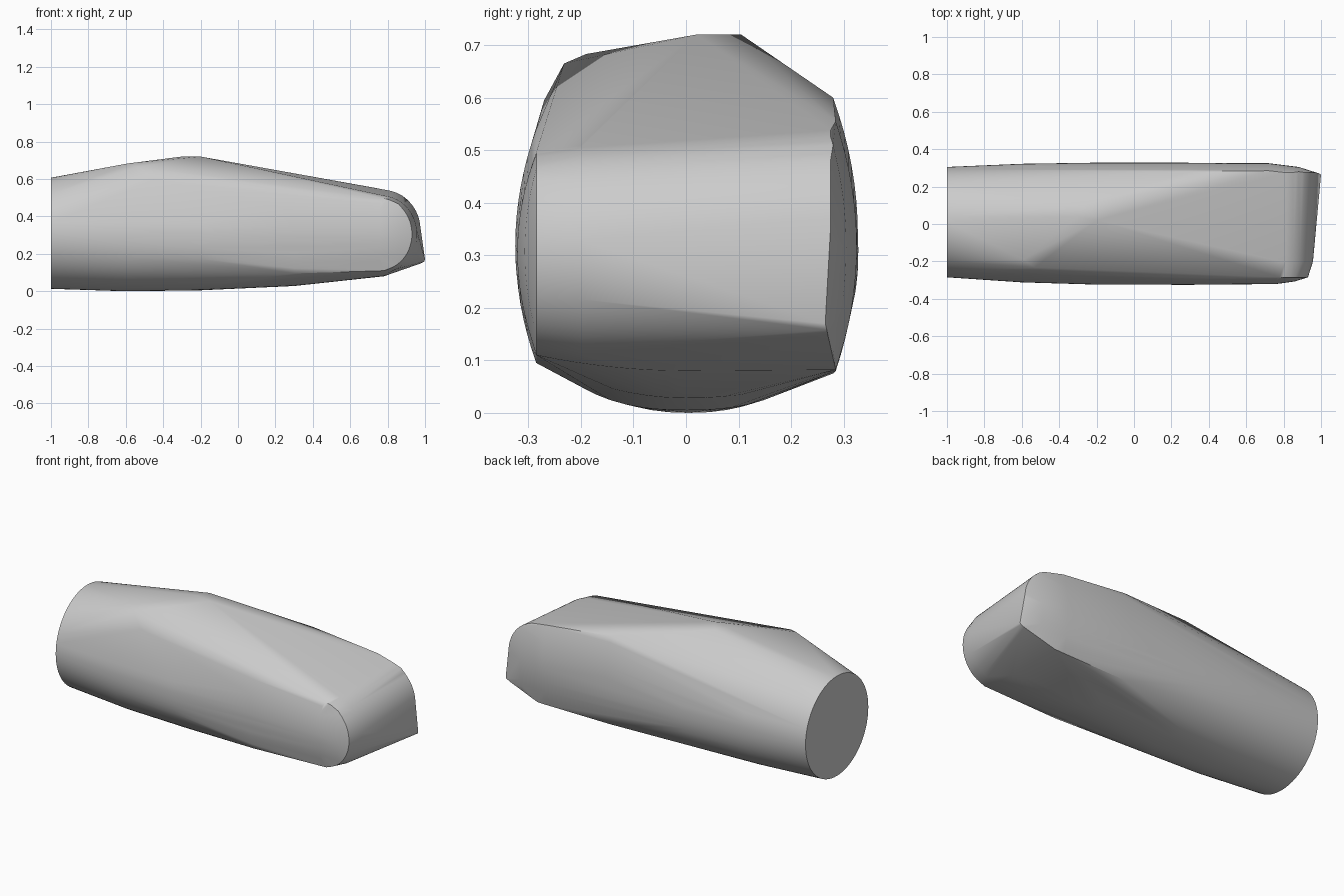
import bpy, bmesh, math
from mathutils import Vector

cube = bpy.data.objects.get("Cube")
if cube:
    bpy.data.objects.remove(cube, do_unlink=True)

grey = bpy.data.materials.new("light grey")
grey.use_nodes = True
colour = (0.6, 0.6, 0.6, 1)
grey.diffuse_color = colour
grey.node_tree.nodes["Principled BSDF"].inputs["Base Color"].default_value = colour

points = []


def ring(x, cy, ry, rz, power=2.0, count=64):
    """Rounded cross-section standing across the length."""
    for i in range(count):
        a = 2 * math.pi * i / count
        c, s = math.cos(a), math.sin(a)
        e = 2 / power if s < 0 else 1
        points.append((x, cy + ry * math.copysign(abs(c) ** e, c),
                       0.31 + rz * math.copysign(abs(s) ** e, s)))


def bulge(x, y, depth, low, high, steps=16):
    """Side wall section, bowed outwards between its edges."""
    for i in range(steps + 1):
        t = 2 * i / steps - 1
        points.append((x, y + depth * (1 - t * t), low + (high - low) * i / steps))


def belly(x, floor, front, back, half, steps=16):
    """Underside section, sagging between its two edges."""
    for i in range(steps + 1):
        t = 2 * i / steps - 1
        edge = front if t < 0 else back
        points.append((x, half * t, floor + (edge - floor) * t * t))


def end_arc(x, y, rx, rz, steps=28):
    """Rounded end of the front panel."""
    for i in range(steps + 1):
        a = math.pi * (i / steps - 0.5)
        points.append((x + rx * math.cos(a), y, 0.305 + rz * math.sin(a)))


# flat round end and the full middle sections
ring(-1, 0.01, 0.295, 0.297)
ring(-0.6, 0.005, 0.317, 0.31, 2.2)
ring(-0.2, 0.002, 0.326, 0.305, 2.4)
ring(0.2, 0.002, 0.326, 0.28, 2.5)

# underside
belly(0.3, 0.028, 0.1, 0.075, 0.28)
belly(0.78, 0.08, 0.11, 0.082, 0.285)

# bowed front and back walls
bulge(0.3, -0.285, -0.04, 0.095, 0.54)
bulge(0.76, -0.285, -0.036, 0.115, 0.495)
bulge(0.86, -0.285, -0.022, 0.15, 0.465)
bulge(0.3, 0.28, 0.047, 0.08, 0.6)
bulge(0.72, 0.285, 0.04, 0.08, 0.555)
bulge(0.88, 0.28, 0.025, 0.12, 0.51)

# rounded end of the front panel with its narrow chamfer
end_arc(0.76, -0.285, 0.17, 0.192)
end_arc(0.77, -0.2, 0.187, 0.205)

# rear edge of the sloping end
for i in range(17):
    a = math.pi / 2 * i / 16
    points.append((0.77 + 0.205 * math.sin(a), 0.275, 0.33 + 0.212 * math.cos(a)))
points += [(1, 0.265, 0.17), (0.995, 0.268, 0.158), (0.975, 0.27, 0.148)]

# raised ridge on the top
points += [(-0.26, 0.105, 0.72), (-0.3, 0.04, 0.72), (-0.2, 0.02, 0.72),
           (-0.59, -0.19, 0.683), (-0.53, -0.232, 0.665), (-0.45, -0.27, 0.595)]

# wrap all sections into one solid body
bm = bmesh.new()
for p in points:
    bm.verts.new(Vector(p))
bmesh.ops.remove_doubles(bm, verts=bm.verts, dist=0.0005)
bmesh.ops.convex_hull(bm, input=bm.verts, use_existing_faces=False)
bmesh.ops.delete(bm, geom=[v for v in bm.verts if not v.link_faces], context='VERTS')
bmesh.ops.dissolve_limit(bm, angle_limit=math.radians(0.5),
                         verts=bm.verts, edges=bm.edges)
bmesh.ops.recalc_face_normals(bm, faces=bm.faces)

# stand the body on the ground
lowest = min(v.co.z for v in bm.verts)
bmesh.ops.translate(bm, verts=bm.verts, vec=(0, 0, -lowest))

mesh = bpy.data.meshes.new("body")
bm.to_mesh(mesh)
bm.free()
mesh.materials.append(grey)
body = bpy.data.objects.new("body", mesh)
bpy.context.collection.objects.link(body)
bpy.context.view_layer.objects.active = body
body.select_set(True)
bpy.ops.object.shade_smooth_by_angle(angle=math.radians(30))
